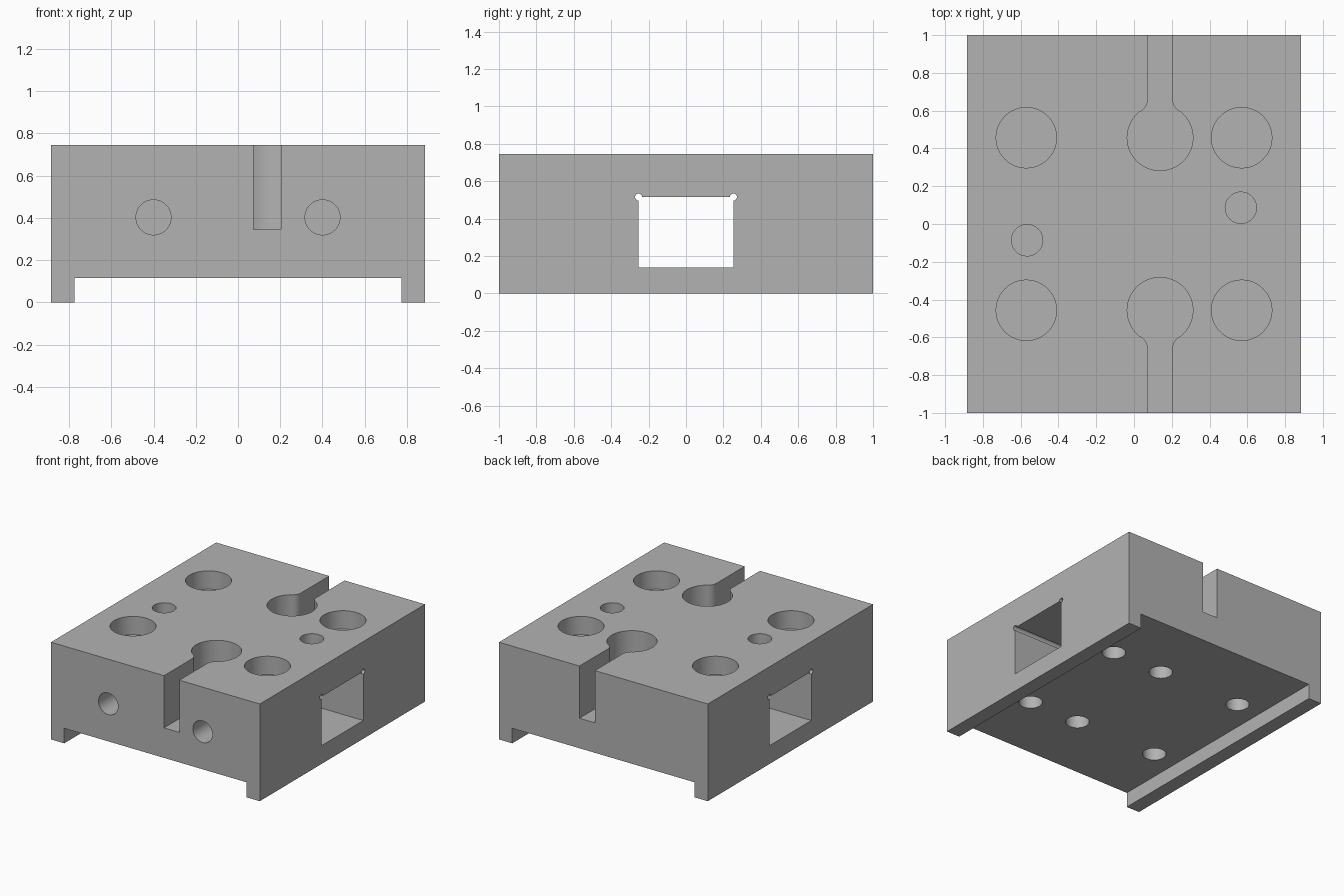
import bpy, bmesh
from math import sin, cos, pi, atan2

cube = bpy.data.objects.get("Cube")
if cube:
    bpy.data.objects.remove(cube, do_unlink=True)

W, L, H = 0.885, 1.0, 0.745      # half width, half length, height
RECESS = 0.115                   # underside channel height
SCREW = 0.083                    # radius of the small holes

metal = bpy.data.materials.new("machined grey")
metal.use_nodes = True
grey = (0.45, 0.45, 0.45, 1)
metal.diffuse_color = grey
metal.node_tree.nodes["Principled BSDF"].inputs["Base Color"].default_value = grey


def prism(name, profile, axis, lo, hi):
    """Extrude a 2D profile along an axis from lo to hi."""
    place = {"X": lambda u, v, w: (w, u, v),
             "Y": lambda u, v, w: (u, w, v),
             "Z": lambda u, v, w: (u, v, w)}[axis]
    bm = bmesh.new()
    low = [bm.verts.new(place(u, v, lo)) for u, v in profile]
    high = [bm.verts.new(place(u, v, hi)) for u, v in profile]
    bm.faces.new(low)
    bm.faces.new(high)
    n = len(profile)
    for i in range(n):
        j = (i + 1) % n
        bm.faces.new((low[i], low[j], high[j], high[i]))
    bmesh.ops.recalc_face_normals(bm, faces=bm.faces)
    mesh = bpy.data.meshes.new(name)
    bm.to_mesh(mesh)
    bm.free()
    mesh.materials.append(metal)
    obj = bpy.data.objects.new(name, mesh)
    bpy.context.collection.objects.link(obj)
    return obj


def arc(cx, cy, r, start, end, n):
    steps = [start + (end - start) * i / n for i in range(n + 1)]
    return [(cx + r * cos(a), cy + r * sin(a)) for a in steps]


def circle(cx, cy, r, n=48):
    return arc(cx, cy, r, 0, 2 * pi, n)[:-1]


def keyhole(cx, cy, side):
    """Round pocket with a filleted slot running out to one end."""
    half, r, fillet, rise = 0.065, 0.174, 0.072, 0.203
    a = atan2(rise, half + fillet)
    right = [(half, 0.7)]
    right += arc(half + fillet, rise, fillet, pi, pi + a, 8)
    right += arc(0, 0, r, a, -pi / 2, 28)[1:]
    left = [(-x, y) for x, y in reversed(right[:-1])]
    return [(cx + x, cy + side * y) for x, y in right + left]


# Block with a shallow channel under it, leaving two side rails
rail = W - 0.112
block = prism("block", [(-W, 0), (-rail, 0), (-rail, RECESS), (rail, RECESS),
                        (rail, 0), (W, 0), (W, H), (-W, H)], "Y", -L, L)

cutters = []


def cut(name, *args):
    cutters.append(prism(name, *args))


# Cross window with relieved upper corners
cut("window", [(-0.253, 0.14), (0.253, 0.14), (0.253, 0.515), (-0.253, 0.515)],
    "X", -1.1, 1.1)
for side in (-1, 1):
    cut("corner_relief", circle(side * 0.253, 0.515, 0.019, 24), "X", -1.1, 1.1)

for side in (-1, 1):
    y = side * 0.457
    cut("keyhole_slot", keyhole(0.138, y, side), "Z", 0.345, 1)
    # Counterbores on top
    for x in (-0.57, 0.57):
        cut("counterbore", circle(x, y, 0.16), "Z", H - 0.14, 1)
    # Blind holes in the underside
    for x in (-0.57, 0.138, 0.57):
        cut("bottom_hole", circle(x, y, SCREW), "Z", 0.05, RECESS + 0.2)
    # Clamping screw holes reaching the window from the top and the front
    cut("top_screw_hole", circle(side * 0.566, side * 0.086, SCREW), "Z", 0.4, 1)
    cut("front_screw_hole", circle(side * 0.4, 0.403, SCREW), "Y", -1.1, -0.2)

for cutter in cutters:
    cutter.hide_render = True
    mod = block.modifiers.new(cutter.name, "BOOLEAN")
    mod.operation = "DIFFERENCE"
    mod.solver = "EXACT"
    mod.object = cutter

# Bake the cuts and drop the cutters
graph = bpy.context.evaluated_depsgraph_get()
graph.update()
block.data = bpy.data.meshes.new_from_object(block.evaluated_get(graph))
block.data.name = "block"
block.modifiers.clear()
for cutter in cutters:
    bpy.data.objects.remove(cutter, do_unlink=True)

for obj in bpy.context.selected_objects:
    obj.select_set(False)
block.select_set(True)
bpy.context.view_layer.objects.active = block
bpy.ops.object.shade_smooth_by_angle(angle=pi / 6)
